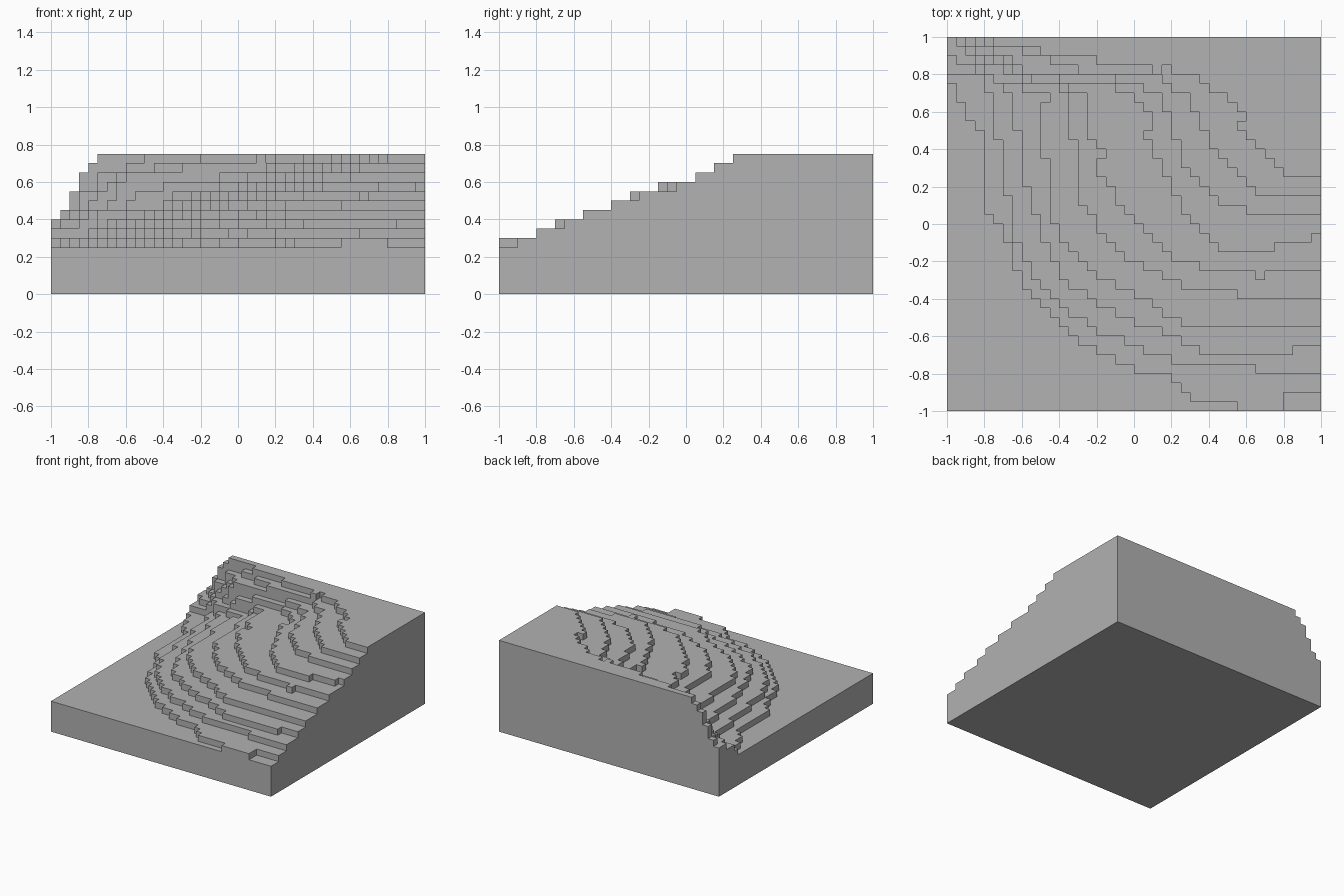
import bpy
import bmesh
from mathutils import Vector

# Remove the default object
default = bpy.data.objects.get("Cube")
if default:
    bpy.data.objects.remove(default, do_unlink=True)

CELL = 0.05
COUNT = 40
BASE_HEIGHT = 0.25
heights = {(column, row): BASE_HEIGHT for column in range(COUNT) for row in range(COUNT)}


def inside(x, y, outline):
    """Even-odd test of a point against a closed outline."""
    result = False
    for (ax, ay), (bx, by) in zip(outline, outline[1:] + outline[:1]):
        if (ay > y) != (by > y) and x < ax + (y - ay) * (bx - ax) / (by - ay):
            result = not result
    return result


def terrace(path):
    """Raise every cell on the uphill side of a contour by one step."""
    outline = path + [(1, 1), (path[0][0], 1)]
    for column, row in heights:
        x = (column + 0.5) * CELL - 1
        y = (row + 0.5) * CELL - 1
        if inside(x, y, outline):
            heights[column, row] += CELL


# Contours, lowest to highest, each from the back left round to the right edge
terrace([(-1, .77), (-.9, .6), (-.8, .48), (-.8, .08), (-.7, -.05), (-.6, -.34),
         (-.4, -.55), (-.2, -.68), (0, -.78), (.17, -.8), (.3, -.95), (.55, -.96),
         (.55, -1), (.8, -1), (.8, -.95), (.85, -.9), (1, -.9)])
terrace([(-1, .8), (-.8, .8), (-.75, .6), (-.68, .2), (-.66, -.04), (-.55, -.25),
         (-.4, -.44), (-.2, -.57), (0, -.65), (.25, -.75), (.62, -.75), (.65, -.8), (1, -.8)])
terrace([(-1, .9), (-.94, .86), (-.8, .8), (-.66, .7), (-.6, .35), (-.57, .15), (-.5, -.04),
         (-.4, -.28), (-.2, -.43), (0, -.52), (.2, -.6), (.42, -.7),
         (.85, -.7), (.85, -.65), (1, -.65)])
terrace([(-.95, 1), (-.9, .9), (-.78, .83), (-.7, .75), (-.45, .7), (-.5, .55), (-.5, .42),
         (-.45, .3), (-.44, 0), (-.35, -.13), (-.2, -.27), (0, -.37), (.3, -.55), (1, -.55)])
terrace([(-.9, 1), (-.88, .93), (-.8, .88), (-.65, .8), (-.5, .75), (-.35, .72), (-.35, .5),
         (-.3, .4), (-.3, .15), (-.2, 0), (-.08, -.15), (.1, -.25), (.3, -.35),
         (.55, -.35), (.55, -.4), (1, -.4)])
terrace([(-.9, 1), (-.84, .92), (-.7, .85), (-.6, .78), (-.4, .75), (-.25, .7), (-.25, .5),
         (-.16, .38), (-.2, .3), (-.1, .16), (.05, -.05), (.2, -.18), (.4, -.25),
         (.65, -.25), (.65, -.3), (.7, -.3), (.7, -.25), (1, -.25)])
terrace([(-.9, 1), (-.8, .94), (-.7, .89), (-.6, .8), (-.2, .75), (0, .7), (.1, .56),
         (.05, .48), (.14, .33), (.25, .1), (.5, -.15), (.75, -.15), (.75, -.1),
         (.95, -.1), (1, -.05)])
terrace([(-.85, 1), (-.8, .95), (-.65, .9), (-.55, .8), (-.2, .8), (0, .75), (.15, .7),
         (.2, .5), (.27, .3), (.4, .15), (.65, .05), (1, .05)])
terrace([(-.85, 1), (-.75, .95), (-.6, .93), (-.4, .85), (-.2, .8), (.1, .8), (.3, .67),
         (.36, .5), (.5, .3), (.7, .15), (1, .15)])
terrace([(-.8, 1), (-.75, .98), (-.6, .95), (-.4, .9), (-.2, .9), (-.2, .85), (.1, .85),
         (.1, .8), (.15, .85), (.35, .78), (.5, .67), (.6, .6), (.55, .53), (.65, .4),
         (.85, .25), (1, .25)])

# One closed stepped landscape built from the cell heights
mesh = bpy.data.meshes.new("terraced_hill")
bm = bmesh.new()


def face(*corners):
    bm.faces.new([bm.verts.new(corner) for corner in corners])


def wall(start, end, low, high):
    """Vertical strip, split at every step so that neighbours share corners."""
    levels = [0, *(BASE_HEIGHT + CELL * step for step in range(COUNT))]
    for bottom, top in zip(levels, levels[1:]):
        if bottom > low - CELL / 9 and top < high + CELL / 9:
            face((*start, bottom), (*end, bottom), (*end, top), (*start, top))


for (column, row), height in heights.items():
    left, front = column * CELL - 1, row * CELL - 1
    right, back = left + CELL, front + CELL
    ring = [(left, front), (right, front), (right, back), (left, back)]
    face(*[(*corner, height) for corner in ring])
    face(*[(*corner, 0) for corner in reversed(ring)])
    neighbours = [(column, row - 1), (column + 1, row), (column, row + 1), (column - 1, row)]
    for side, neighbour in enumerate(neighbours):
        low = heights.get(neighbour, 0)
        if low < height:
            wall(ring[side], ring[(side + 1) % len(ring)], low, height)

# Weld the cells and merge coplanar faces into clean terraces
bmesh.ops.remove_doubles(bm, verts=bm.verts, dist=CELL / 50)
bmesh.ops.dissolve_limit(bm, angle_limit=0.01, verts=bm.verts, edges=bm.edges)
bm.to_mesh(mesh)
bm.free()

hill = bpy.data.objects.new("terraced_hill", mesh)
bpy.context.collection.objects.link(hill)

# Plain grey material
grey = bpy.data.materials.new("stone_grey")
grey.use_nodes = True
colour = (0.445, 0.445, 0.445, 1)
grey.diffuse_color = colour
grey.node_tree.nodes["Principled BSDF"].inputs["Base Color"].default_value = colour
mesh.materials.append(grey)
